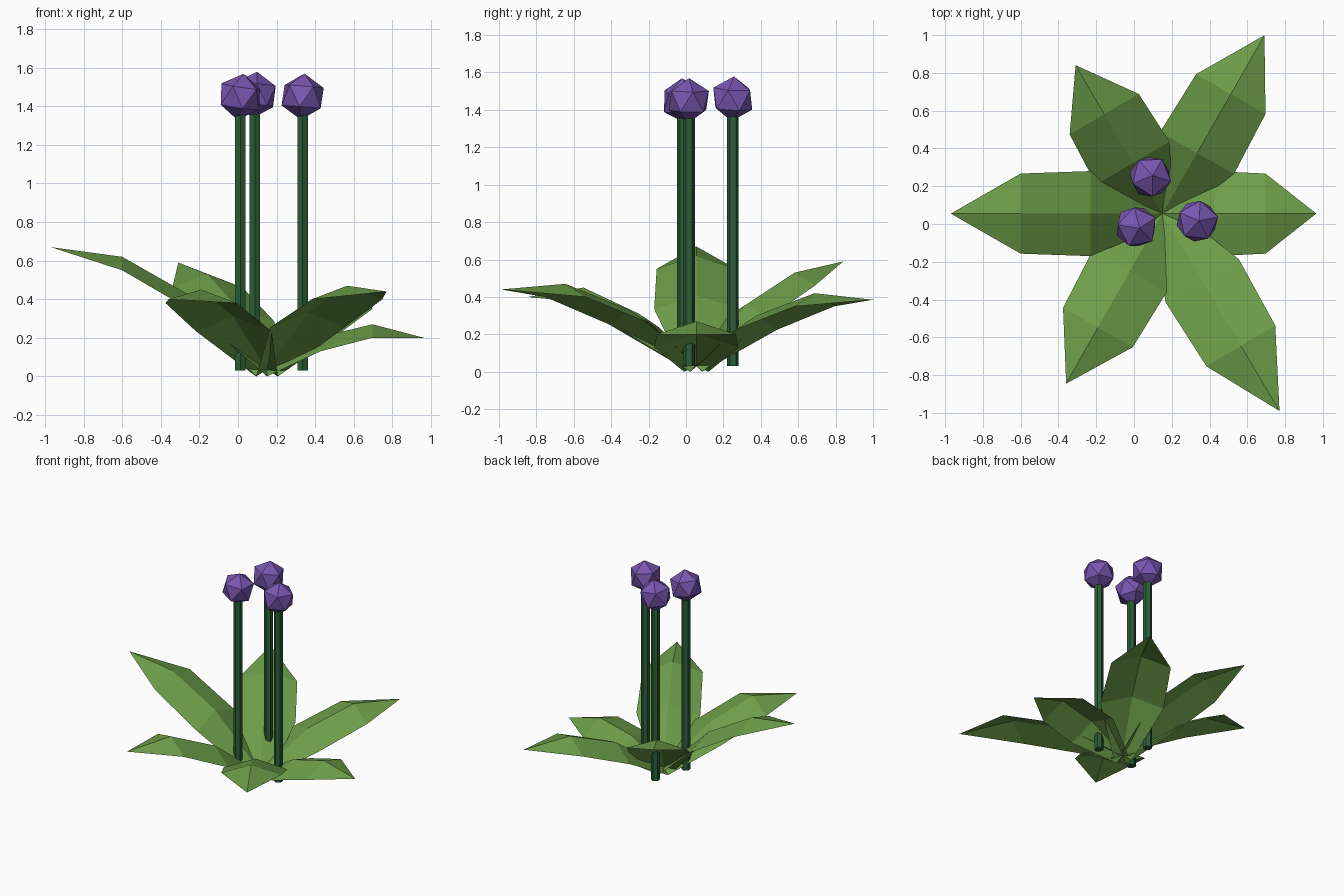
import bpy, bmesh, math
from mathutils import Vector

if "Cube" in bpy.data.objects:
    bpy.data.objects.remove(bpy.data.objects["Cube"])


def material(name, rgb):
    m = bpy.data.materials.new(name)
    m.diffuse_color = (*rgb, 1)
    m.use_nodes = True
    m.node_tree.nodes["Principled BSDF"].inputs["Base Color"].default_value = m.diffuse_color
    return m


LEAF = material("leaf green", (0.155, 0.345, 0.068))
STEM = material("dark stem green", (0.025, 0.11, 0.038))
FLOWER = material("flower purple", (0.19, 0.095, 0.44))


def finish(bm, name, mat):
    mesh = bpy.data.meshes.new(name)
    bm.to_mesh(mesh)
    bm.free()
    mesh.materials.append(mat)
    ob = bpy.data.objects.new(name, mesh)
    bpy.context.collection.objects.link(ob)
    return ob


CENTRE = Vector((0.15, 0.055, 0))


def leaf(name, angle, length, z_inner, z_outer, z_tip):
    """Ridged single-sheet blade: three cross-sections and a pointed tip."""
    a = math.radians(angle)
    along = Vector((math.cos(a), math.sin(a), 0))
    side = Vector((-along.y, along.x, 0))
    bm = bmesh.new()
    rows = []
    # distance fraction, half width, ridge height, drop of the edges
    for f, w, z, drop in ((0, 0.065, 0.035, 0.035),
                          (0.34, 0.225, z_inner, 0.075),
                          (0.67, 0.212, z_outer, 0.07)):
        mid = CENTRE + along * length * f
        rows.append([bm.verts.new(mid + side * w * s + Vector((0, 0, z - drop * abs(s))))
                     for s in (-1, 0, 1)])
    for r0, r1 in zip(rows, rows[1:]):
        for i in (0, 1):
            bm.faces.new((r0[i], r1[i], r1[i + 1], r0[i + 1]))
    tip = bm.verts.new(CENTRE + along * length + Vector((0, 0, z_tip)))
    for i in (0, 1):
        bm.faces.new((rows[-1][i], tip, rows[-1][i + 1]))
    finish(bm, name, LEAF)


# Rosette of leaves
leaf("leaf_right", 0, 0.815, 0.205, 0.27, 0.20)
leaf("leaf_back_right", 60.2, 1.088, 0.30, 0.42, 0.385)
leaf("leaf_back_left", 120.3, 0.91, 0.36, 0.53, 0.59)
leaf("leaf_left", 180, 1.12, 0.41, 0.62, 0.67)
leaf("leaf_front_left", 240.5, 1.034, 0.31, 0.45, 0.40)
leaf("leaf_front_right", 300.7, 1.215, 0.33, 0.47, 0.44)

# Stems with a faceted bloom on top: position, bloom centre height, bloom rotation
PLANTS = ((0.012, -0.015, 1.45, (0.12, 0.1, 0.5)),
          (0.087, 0.25, 1.46, (0.05, 0.1, 1.0)),
          (0.335, 0.015, 1.45, (0.0, 0.08, 0.2)))
for i, (x, y, z, rot) in enumerate(PLANTS, 1):
    bm = bmesh.new()
    bmesh.ops.create_cone(bm, cap_ends=True, segments=6, radius1=0.032,
                          radius2=0.032, depth=1.37)
    stem = finish(bm, f"stem_{i}", STEM)
    stem.location = (x, y, 0.03 + 1.37 / 2)
    bm = bmesh.new()
    bmesh.ops.create_icosphere(bm, subdivisions=1, radius=0.12)
    bloom = finish(bm, f"bloom_{i}", FLOWER)
    bloom.location = (x, y, z)
    bloom.rotation_euler = rot
